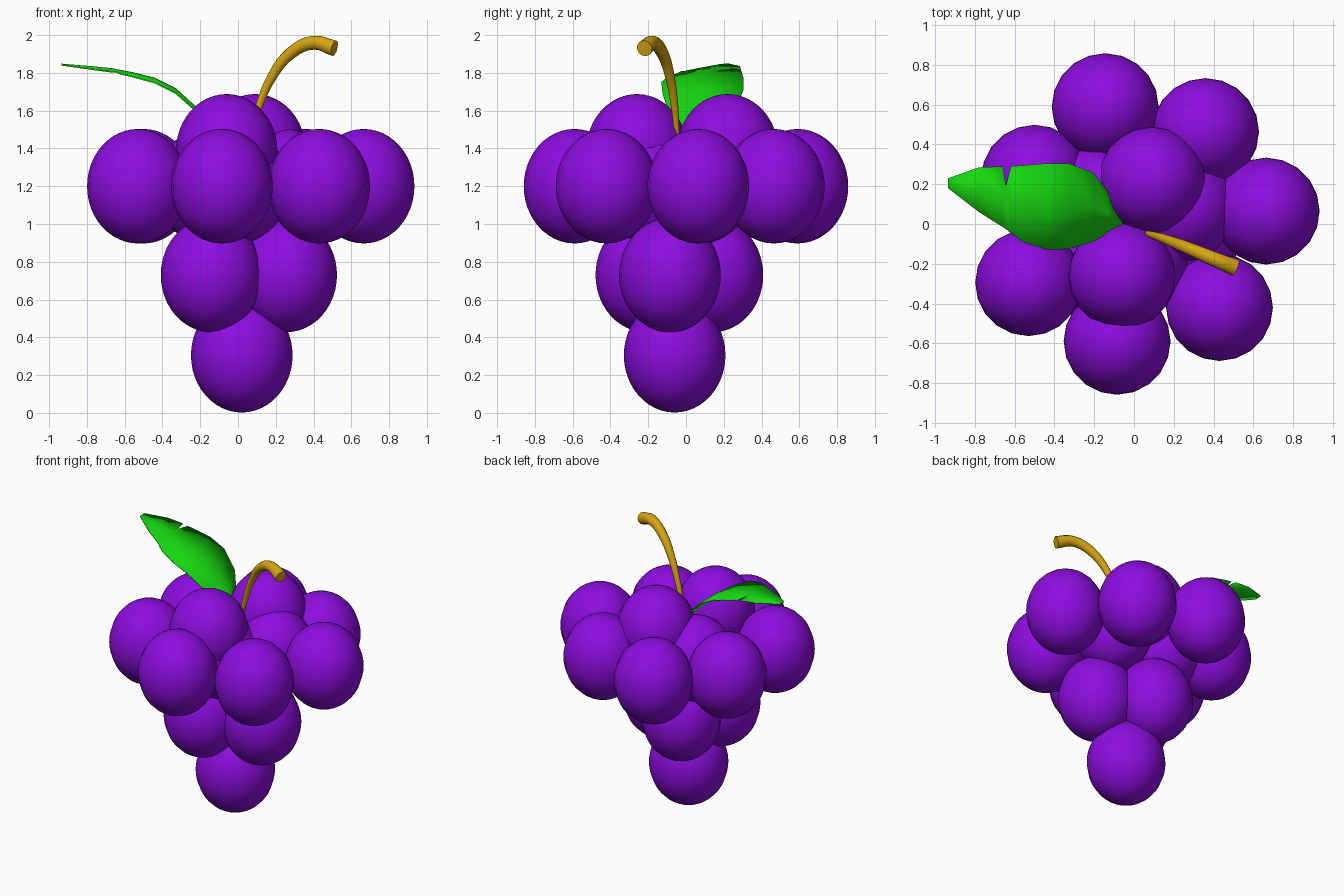
import bpy, bmesh
from mathutils import Vector

if "Cube" in bpy.data.objects:
    bpy.data.objects.remove(bpy.data.objects["Cube"])


def material(name, color):
    m = bpy.data.materials.new(name)
    m.diffuse_color = (*color, 1)
    m.use_nodes = True
    m.node_tree.nodes["Principled BSDF"].inputs["Base Color"].default_value = m.diffuse_color
    return m


def finish(name, bm, mat, angle=None):
    bmesh.ops.recalc_face_normals(bm, faces=bm.faces[:])
    me = bpy.data.meshes.new(name)
    bm.to_mesh(me)
    bm.free()
    me.materials.append(mat)
    ob = bpy.data.objects.new(name, me)
    bpy.context.collection.objects.link(ob)
    if angle:
        bpy.context.view_layer.objects.active = ob
        ob.select_set(True)
        bpy.ops.object.shade_smooth_by_angle(angle=angle)
        ob.select_set(False)
    return ob


purple = material("grape_purple", (0.27, 0.004, 0.75))
green = material("leaf_green", (0.008, 0.68, 0.005))
brown = material("stem_brown", (0.68, 0.38, 0.006))

# Grapes, layer by layer: height -> horizontal positions
layers = {
    0.305: [(0.02, -0.06)],
    0.73: [(-0.14, -0.21), (0.255, -0.085), (-0.06, 0.14)],
    1.2: [(-0.145, 0.59), (0.36, 0.465), (0.665, 0.065), (0.43, -0.42),
          (-0.085, -0.59), (-0.53, -0.295), (-0.5, 0.23),
          (0.25, 0.08), (-0.17, 0.13), (0.0, -0.2)],
    1.385: [(0.09, 0.22), (-0.06, -0.26)],
}
count = 0
for z, spots in layers.items():
    for x, y in spots:
        count += 1
        bm = bmesh.new()
        bmesh.ops.create_uvsphere(bm, u_segments=20, v_segments=24, radius=1)
        bmesh.ops.scale(bm, vec=(0.269, 0.269, 0.303), verts=bm.verts)
        bmesh.ops.translate(bm, vec=(x, y, z), verts=bm.verts)
        finish(f"grape_{count}", bm, purple, 0.7)

# Stem: tapered curved tube with a flat cut end
path = [(0.05, -0.045, 1.42, 0.012), (0.11, -0.06, 1.62, 0.02),
        (0.18, -0.085, 1.78, 0.026), (0.28, -0.125, 1.905, 0.032),
        (0.40, -0.175, 1.96, 0.037), (0.51, -0.22, 1.93, 0.043)]
cu = bpy.data.curves.new("stem_path", "CURVE")
cu.dimensions = "3D"
cu.bevel_depth = 1
cu.bevel_resolution = 4
cu.use_fill_caps = True
cu.resolution_u = 4
sp = cu.splines.new("BEZIER")
sp.bezier_points.add(len(path) - 1)
for p, (x, y, z, r) in zip(sp.bezier_points, path):
    p.co = (x, y, z)
    p.radius = r
    p.handle_left_type = p.handle_right_type = "AUTO"
tmp = bpy.data.objects.new("stem_path", cu)
bpy.context.collection.objects.link(tmp)
bpy.context.view_layer.update()
me = bpy.data.meshes.new_from_object(
    tmp.evaluated_get(bpy.context.evaluated_depsgraph_get()))
bm = bmesh.new()
bm.from_mesh(me)
bpy.data.objects.remove(tmp)
finish("stem", bm, brown, 0.7)

# Leaf: cross rows (x, front y, back y, z) with a notch in the back edge
rows = [(-0.06, -0.01, 0.015, 1.47), (-0.13, -0.045, 0.16, 1.54),
        (-0.21, -0.09, 0.26, 1.605), (-0.33, -0.125, 0.305, 1.715),
        (-0.44, -0.13, 0.305, 1.77), (-0.56, -0.09, 0.295, 1.80),
        (-0.62, -0.045, 0.29, 1.812), (-0.645, -0.025, 0.19, 1.816),
        (-0.66, -0.015, 0.29, 1.82), (-0.78, 0.06, 0.285, 1.832),
        (-0.935, 0.18, 0.23, 1.845)]
bm = bmesh.new()
grid = []
for x, y0, y1, z in rows:
    w = y1 - y0
    grid.append([bm.verts.new((x, y0 + w * t, z - d * w))
                 for t, d in ((0, 0.05), (0.5, 0), (1, 0.0))])
for a, b in zip(grid, grid[1:]):
    for i in range(2):
        bm.faces.new((a[i], a[i + 1], b[i + 1], b[i]))
leaf = finish("leaf", bm, green, 0.5)
mod = leaf.modifiers.new("thickness", "SOLIDIFY")
mod.thickness = 0.008
mod.offset = 0
